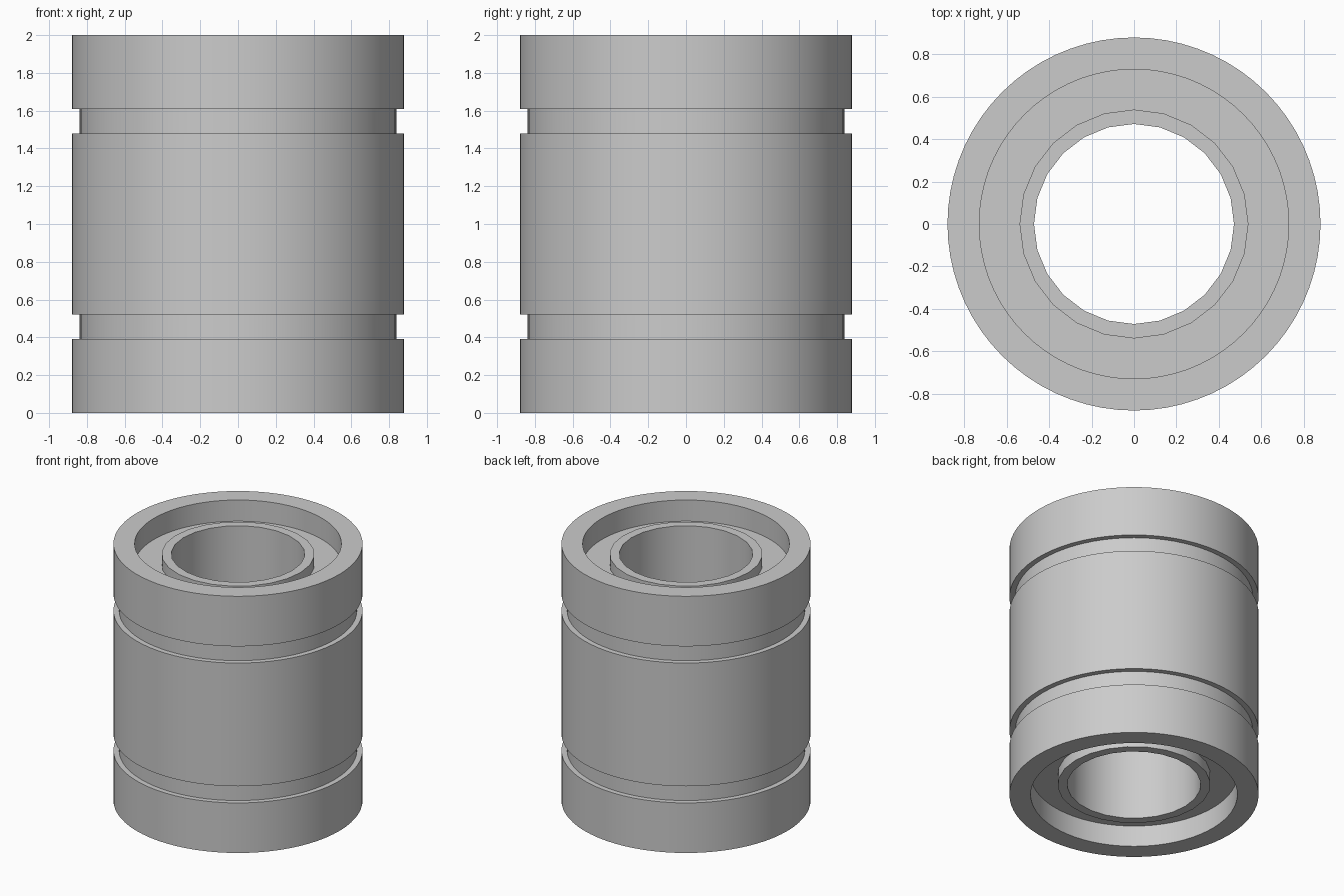
import bpy
import bmesh
from math import cos, sin, tau, radians

default = bpy.data.objects.get("Cube")
if default:
    bpy.data.objects.remove(default, do_unlink=True)

steel = bpy.data.materials.new("brushed_steel_grey")
steel.use_nodes = True
colour = (0.6, 0.6, 0.6, 1.0)
steel.diffuse_color = colour
steel.node_tree.nodes["Principled BSDF"].inputs["Base Color"].default_value = colour

HEIGHT = 2.0


def lathe(name, profile, sides):
    """Revolve a closed (radius, z) profile about the z axis."""
    bm = bmesh.new()
    rings = []
    for i in range(sides):
        a = tau * i / sides
        rings.append([bm.verts.new((r * cos(a), r * sin(a), z)) for r, z in profile])
    n = len(profile)
    for i in range(sides):
        here, after = rings[i], rings[(i + 1) % sides]
        for j in range(n):
            k = (j + 1) % n
            bm.faces.new((here[j], after[j], after[k], here[k]))
    bmesh.ops.recalc_face_normals(bm, faces=bm.faces)
    mesh = bpy.data.meshes.new(name)
    bm.to_mesh(mesh)
    bm.free()
    mesh.materials.append(steel)
    obj = bpy.data.objects.new(name, mesh)
    bpy.context.collection.objects.link(obj)
    bpy.ops.object.select_all(action='DESELECT')
    obj.select_set(True)
    bpy.context.view_layer.objects.active = obj
    bpy.ops.object.shade_smooth_by_angle(angle=radians(30))
    return obj


def mirrored(lower):
    """Complete a lower half profile with its reflection about mid height."""
    return lower + [(r, HEIGHT - z) for r, z in reversed(lower)]


# Outer shell: recessed ends and two retaining-ring grooves
shell_half = [(0.51, 0.165), (0.73, 0.165), (0.73, 0.0), (0.88, 0.0),
              (0.88, 0.39), (0.84, 0.39), (0.84, 0.52), (0.88, 0.52)]
lathe("outer_shell", mirrored(shell_half), 72)

# Inner sleeve: thin tube standing proud of the recessed ends
sleeve_half = [(0.472, 0.08), (0.54, 0.08)]
lathe("inner_sleeve", mirrored(sleeve_half), 24)
